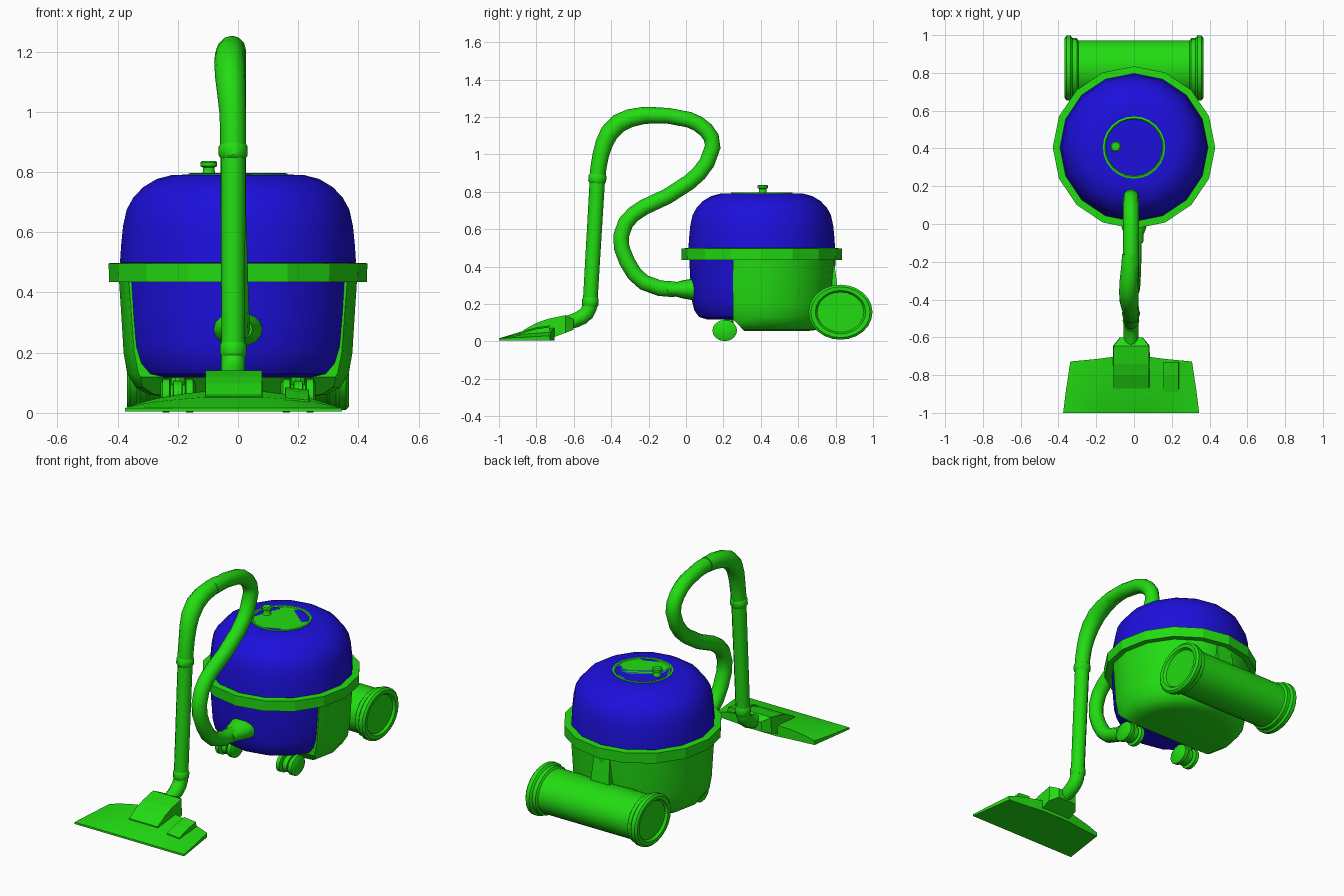
import bpy, bmesh
from math import pi, cos, sin, radians
from mathutils import Vector, Matrix

if "Cube" in bpy.data.objects:
    bpy.data.objects.remove(bpy.data.objects["Cube"])


def material(name, rgb):
    m = bpy.data.materials.new(name)
    m.diffuse_color = (*rgb, 1)
    m.use_nodes = True
    m.node_tree.nodes["Principled BSDF"].inputs["Base Color"].default_value = m.diffuse_color
    return m


GREEN = material("green", (0.016, 0.72, 0.006))
BLUE = material("blue", (0.012, 0.005, 0.72))


def finish(name, bm, mat, angle=35):
    bmesh.ops.remove_doubles(bm, verts=bm.verts, dist=1e-5)
    bmesh.ops.recalc_face_normals(bm, faces=bm.faces)
    me = bpy.data.meshes.new(name)
    bm.to_mesh(me)
    bm.free()
    ob = bpy.data.objects.new(name, me)
    bpy.context.collection.objects.link(ob)
    me.materials.append(mat)
    if angle:
        bpy.ops.object.select_all(action='DESELECT')
        ob.select_set(True)
        bpy.context.view_layer.objects.active = ob
        bpy.ops.object.shade_smooth_by_angle(angle=radians(angle))
    return ob


def loft(rings, cap=True, loop=False):
    """Skin a list of equal-length closed rings of points."""
    bm = bmesh.new()
    vs = [[bm.verts.new(p) for p in ring] for ring in rings]
    n = len(vs[0])
    pairs = list(zip(vs, vs[1:])) + ([(vs[-1], vs[0])] if loop else [])
    for a, b in pairs:
        for i in range(n):
            j = (i + 1) % n
            bm.faces.new((a[i], a[j], b[j], b[i]))
    if cap and not loop:
        bm.faces.new(vs[0][::-1])
        bm.faces.new(vs[-1])
    return bm


def lathe(profile, loc, sides=16, axis='Z', scale=(1, 1, 1), loop=False):
    """Revolve (radius, height) pairs round an axis; open ends are capped."""
    bm = loft([[(r * cos(2 * pi * i / sides), r * sin(2 * pi * i / sides), h)
                for i in range(sides)] for r, h in profile], loop=loop)
    turn = {'Z': Matrix(), 'X': Matrix.Rotation(pi / 2, 4, 'Y'),
            'Y': Matrix.Rotation(pi / 2, 4, 'X')}[axis]
    bm.transform(Matrix.Translation(loc) @ Matrix.Diagonal((*scale, 1)) @ turn)
    return bm


def tube(path, sides=12):
    """Sweep a circle along (x, y, z, radius) points."""
    pts = [Vector(p[:3]) for p in path]
    rings = []
    for i, p in enumerate(pts):
        t = (pts[min(i + 1, len(pts) - 1)] - pts[max(i - 1, 0)]).normalized()
        side = (Vector((1, 0, 0)) - t * t.x).normalized()
        up = t.cross(side)
        rings.append([p + path[i][3] * (side * cos(2 * pi * k / sides) + up * sin(2 * pi * k / sides))
                      for k in range(sides)])
    return loft(rings)


C = (0, 0.405, 0)   # body axis

# Upper dome, lid disc and knob
finish("dome", lathe([(.37, .47), (.392, .5), (.388, .56), (.382, .62), (.37, .675), (.348, .715),
                      (.315, .75), (.27, .777), (.22, .79), (.16, .792)], C), BLUE)
finish("lid_disc", lathe([(.165, .78), (.165, .795), (.155, .797), (.15, .792)], C, 24), GREEN)
finish("lid_knob", lathe([(.026, .788), (.02, .8), (.019, .815), (.028, .82), (.028, .832), (.022, .837)],
                         (-.097, .41, 0), 12), GREEN)

# Rim band between dome and tub
finish("rim_band", lathe([(.36, .435), (.428, .435), (.43, .497), (.36, .5)], C, loop=True), GREEN, 0)

# Blue tub, and the green rear shell cut off at the front
finish("tub", lathe([(.388, .45), (.382, .33), (.374, .22), (.36, .165), (.335, .13), (.29, .117)], C), BLUE)
bm = lathe([(.396, .45), (.388, .33), (.38, .2), (.368, .13), (.34, .085), (.3, .062), (.25, .056)], C)
for co, no in (((0, .25, 0), (0, -1, 0)), ((0, .25, .12), (0, -.72, -.69))):
    cut = bmesh.ops.bisect_plane(bm, geom=bm.verts[:] + bm.edges[:] + bm.faces[:],
                                 plane_co=co, plane_no=no, clear_outer=True)
    edges = [e for e in cut['geom_cut'] if isinstance(e, bmesh.types.BMEdge)]
    bmesh.ops.holes_fill(bm, edges=edges, sides=0)
finish("rear_shell", bm, GREEN)

# Bracket joining the shell to the rear roller
finish("rear_bracket", loft([[(-w, .70, z), (w, .70, z), (w, y, z), (-w, y, z)]
                             for w, y, z in ((.06, .82, .2), (.06, .81, .29), (.05, .79, .44))]), GREEN, 0)

# Rear roller with flanged ends
half = [(.125, .352), (.135, .366), (.158, .368), (.171, .358), (.171, .335), (.158, .325),
        (.158, .303), (.146, .295)]
finish("rear_roller", lathe([(r, -x) for r, x in half] + half[::-1], (0, .826, .156), 24, 'X',
                            (1, 1, .86)), GREEN)

# Twin-wheel front casters
for s, label in ((-1, "left"), (1, "right")):
    loc = (s * .2, .207, .058)
    finish(f"{label}_caster", lathe([(.05, -.058), (.066, -.05), (.066, -.028), (.042, -.024), (.042, -.016),
                                     (.056, -.014), (.056, .014), (.042, .016), (.042, .024),
                                     (.066, .028), (.066, .05), (.05, .058)], loc, 16, 'X', (1, 1, .86)), GREEN)
    finish(f"{label}_caster_post", lathe([(.025, .06), (.025, .13)], (s * .2, .23, 0), 10), GREEN)

# Hose port on the tub front
finish("hose_port", lathe([(.06, -.06), (.06, -.01), (.053, .02), (.048, .05), (.038, .085), (.036, .13)],
                          (0, .03, .278), 16, 'Y', (1.35, 1, 1)), GREEN)

# Flexible hose with bent grip
yz = [(-.06, .278), (-.14, .284), (-.225, .315), (-.275, .36), (-.315, .425), (-.344, .5), (-.347, .565),
      (-.322, .635), (-.28, .68), (-.225, .717), (-.10, .775), (.016, .85), (.07, .898), (.112, .955),
      (.143, 1.04), (.135, 1.09), (.107, 1.13), (.065, 1.163), (.016, 1.185), (-.10, 1.207), (-.225, 1.208)]
finish("hose", tube([(-.016 + .016 * max(0, 1 - i / 8), y, z, .042) for i, (y, z) in enumerate(yz)]), GREEN)
finish("hose_grip", tube([(-.02, -.16, 1.21, .043), (-.022, -.23, 1.207, .046), (-.027, -.30, 1.193, .049),
                          (-.028, -.36, 1.166, .051), (-.026, -.41, 1.115, .05), (-.022, -.437, 1.06, .047),
                          (-.018, -.455, 1.0, .044), (-.016, -.468, .93, .043), (-.016, -.475, .86, .043)]), GREEN)

# Straight wand, its collars and the elbow
finish("wand", tube([(-.016, -.473, .88, .041), (-.016, -.513, .2, .039)]), GREEN)
finish("wand_top_collar", tube([(-.016, -.472, .895, .041), (-.016, -.473, .885, .048),
                                (-.016, -.475, .855, .048), (-.016, -.476, .845, .041)]), GREEN)
finish("wand_lower_collar", tube([(-.016, -.511, .235, .039), (-.016, -.511, .225, .044),
                                  (-.016, -.513, .195, .044), (-.016, -.514, .185, .038)]), GREEN)
finish("elbow", tube([(-.016, -.512, .21, .038), (-.016, -.516, .18, .04), (-.016, -.53, .152, .04),
                      (-.016, -.555, .13, .04), (-.016, -.59, .113, .039), (-.016, -.65, .095, .036)]), GREEN)

# Floor nozzle: arched wedge head
cols = [(1, .03, -.728), (.8, .048, -.722), (.55, .062, -.714), (.27, .073, -.702)]
cols = [(-u, z, y) for u, z, y in cols] + cols[::-1]
finish("nozzle_head", loft([[(-.015 + .36 * u, -1, .005), (-.015 + .322 * u, y, .005),
                             (-.015 + .322 * u, y, z), (-.015 + .345 * u, -.88, z * .72),
                             (-.015 + .36 * u, -1, .016)] for u, z, y in cols]), GREEN, 20)

# Nozzle neck block
finish("nozzle_neck", loft([[(-.014 - w, y, b), (-.014 + w, y, b), (-.014 + w * .96, y, t), (-.014 - w * .96, y, t)]
                            for y, w, b, t in ((-.87, .098, .01, .06), (-.80, .098, .01, .098), (-.74, .098, .01, .12),
                                               (-.645, .097, .045, .14), (-.602, .062, .062, .12))]), GREEN, 0)

# Foot pedal on the nozzle
finish("nozzle_pedal", loft([[(.155, y, .02), (.24, y, .02), (.235, y, t - .008), (.157, y, t)]
                             for y, t in ((-.89, .05), (-.80, .075), (-.73, .085))]), GREEN, 0)
